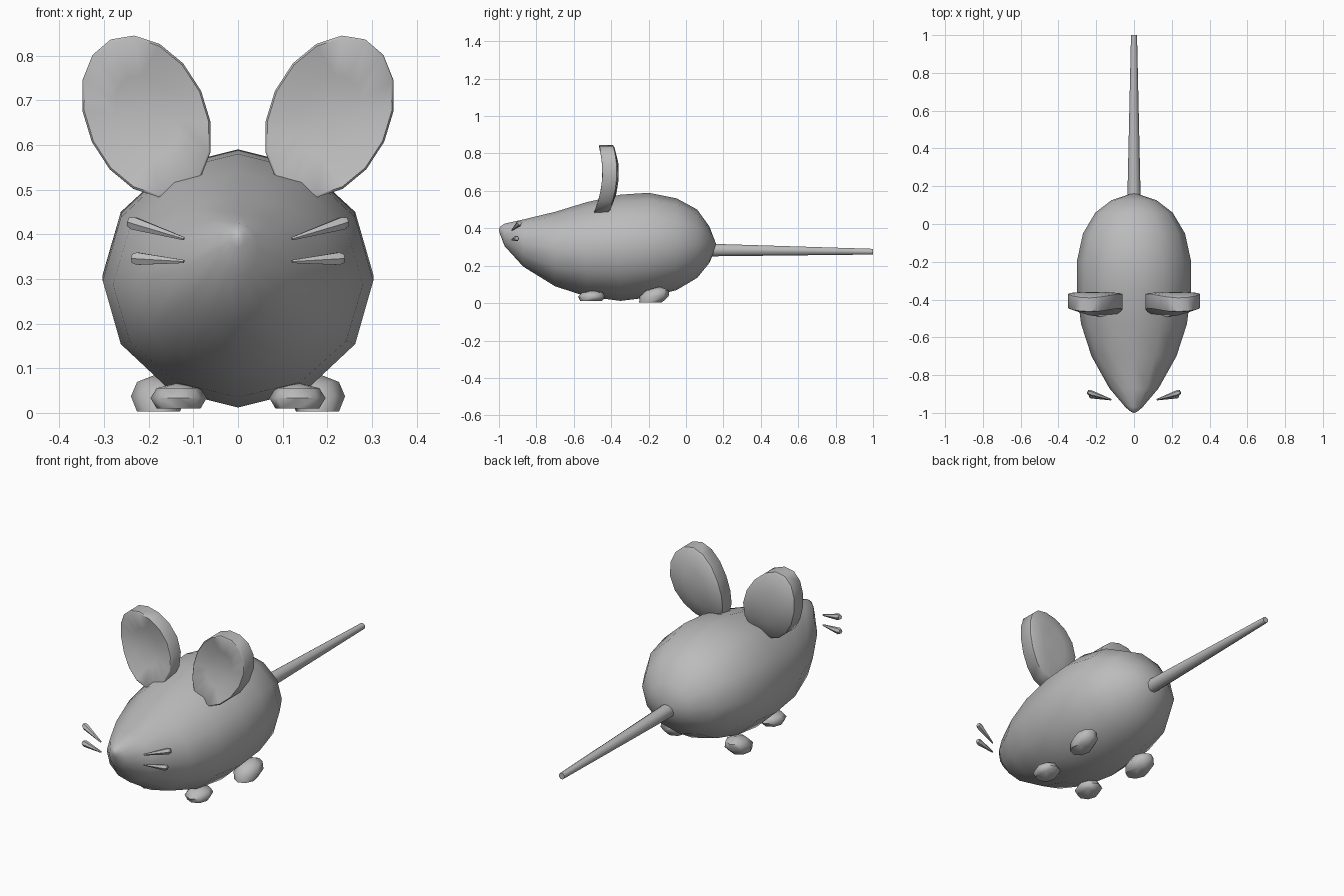
import bpy, bmesh, math
from mathutils import Vector

if "Cube" in bpy.data.objects:
    bpy.data.objects.remove(bpy.data.objects["Cube"])

grey = bpy.data.materials.new("soft grey")
grey.diffuse_color = (0.5, 0.5, 0.5, 1)
grey.use_nodes = True
grey.node_tree.nodes["Principled BSDF"].inputs["Base Color"].default_value = grey.diffuse_color


def loft(name, rings, start=None, end=None, sharp=60):
    """Skin closed rings of points; ends are poles if given, else flat caps."""
    bm = bmesh.new()
    loops = [[bm.verts.new(p) for p in ring] for ring in rings]
    n = len(loops[0])
    for a, b in zip(loops, loops[1:]):
        for i in range(n):
            bm.faces.new((a[i], a[(i + 1) % n], b[(i + 1) % n], b[i]))
    for loop, pole in ((loops[0], start), (loops[-1], end)):
        if pole is None:
            bm.faces.new(loop)
        else:
            p = bm.verts.new(pole)
            for i in range(n):
                bm.faces.new((loop[i], loop[(i + 1) % n], p))
    bmesh.ops.recalc_face_normals(bm, faces=bm.faces)
    me = bpy.data.meshes.new(name)
    bm.to_mesh(me)
    bm.free()
    me.materials.append(grey)
    ob = bpy.data.objects.new(name, me)
    bpy.context.collection.objects.link(ob)
    bpy.ops.object.select_all(action='DESELECT')
    ob.select_set(True)
    bpy.context.view_layer.objects.active = ob
    bpy.ops.object.shade_smooth_by_angle(angle=math.radians(sharp))
    return ob


def circle(n):
    return [(math.cos(2 * math.pi * i / n), math.sin(2 * math.pi * i / n)) for i in range(n)]


def rod(name, a, b, sections, n=8):
    """Tapered round bar; sections are (position along, radius)."""
    a, b = Vector(a), Vector(b)
    q = (b - a).to_track_quat('Z', 'Y')
    rings = [[a.lerp(b, t) + q @ Vector((r * c, r * s, 0)) for c, s in circle(n)] for t, r in sections]
    return loft(name, rings, sharp=50)


# Body: cross-sections from nose to rump (y, half width, top, bottom)
body = [(-.995, .015, .407, .37), (-.97, .045, .425, .305), (-.87, .13, .447, .195),
        (-.70, .225, .488, .09), (-.53, .28, .54, .035), (-.35, .303, .58, .012),
        (-.20, .303, .59, .03), (-.05, .27, .56, .07), (.06, .205, .50, .135), (.125, .12, .41, .215)]
rings = [[(w * c, y, (t + b) / 2 + (t - b) / 2 * s) for c, s in circle(12)] for y, w, t, b in body]
loft("body", rings, (0, -1, .39), (0, .165, .305))

# Tail
rod("tail", (0, .10, .284), (0, 1, .275), [(0, .036), (1, .016)], 10)


def ear(side, label):
    """Tilted oval disc with a square rim, bent forward at the base."""
    tilt = math.radians(25)

    def place(u, v, dy):
        x = .205 + u * math.cos(tilt) + v * math.sin(tilt)
        h = v * math.cos(tilt) - u * math.sin(tilt)
        bend = -.407 - 1.0 * h * h + .07 * h
        return (side * x, bend + dy, .664 + h)

    layers = [(.5, -.036), (.97, -.041), (1, -.036), (1, .036), (.94, .041), (.5, .046)]
    rings = [[place(.135 * k * c, .19 * k * s, dy) for c, s in circle(16)] for k, dy in layers]
    loft(label + "_ear", rings, place(0, 0, -.034), place(0, 0, .047), 50)


def foot(name, side, cx, cy, rx, ry, z0, z1, lean, turn):
    """Low rounded paw with a flat sole."""
    ca, sa = math.cos(turn), math.sin(turn)
    rings = []
    for t, k in ((0, .78), (.4, 1), (.78, .78)):
        rings.append([(side * (cx + k * (rx * c * ca + ry * s * sa)),
                       cy + lean * t + k * (ry * s * ca - rx * c * sa),
                       z0 + (z1 - z0) * t) for c, s in circle(8)])
    loft(name, rings, None, (side * cx, cy + lean, z1))


for side, label in ((1, "right"), (-1, "left")):
    ear(side, label)
    foot(label + "_front_foot", side, .133, -.508, .063, .073, .010, .068, .01, 0)
    foot(label + "_back_foot", side, .178, -.19, .062, .078, .003, .088, .05, .1)
    # Whiskers: thin near the snout, thick outside
    taper = [(0, .004), (.9, .016), (1, .011)]
    rod(label + "_upper_whisker", (side * .121, -.93, .390), (side * .245, -.89, .428), taper, 6)
    rod(label + "_lower_whisker", (side * .121, -.93, .339), (side * .237, -.905, .346), taper, 6)
